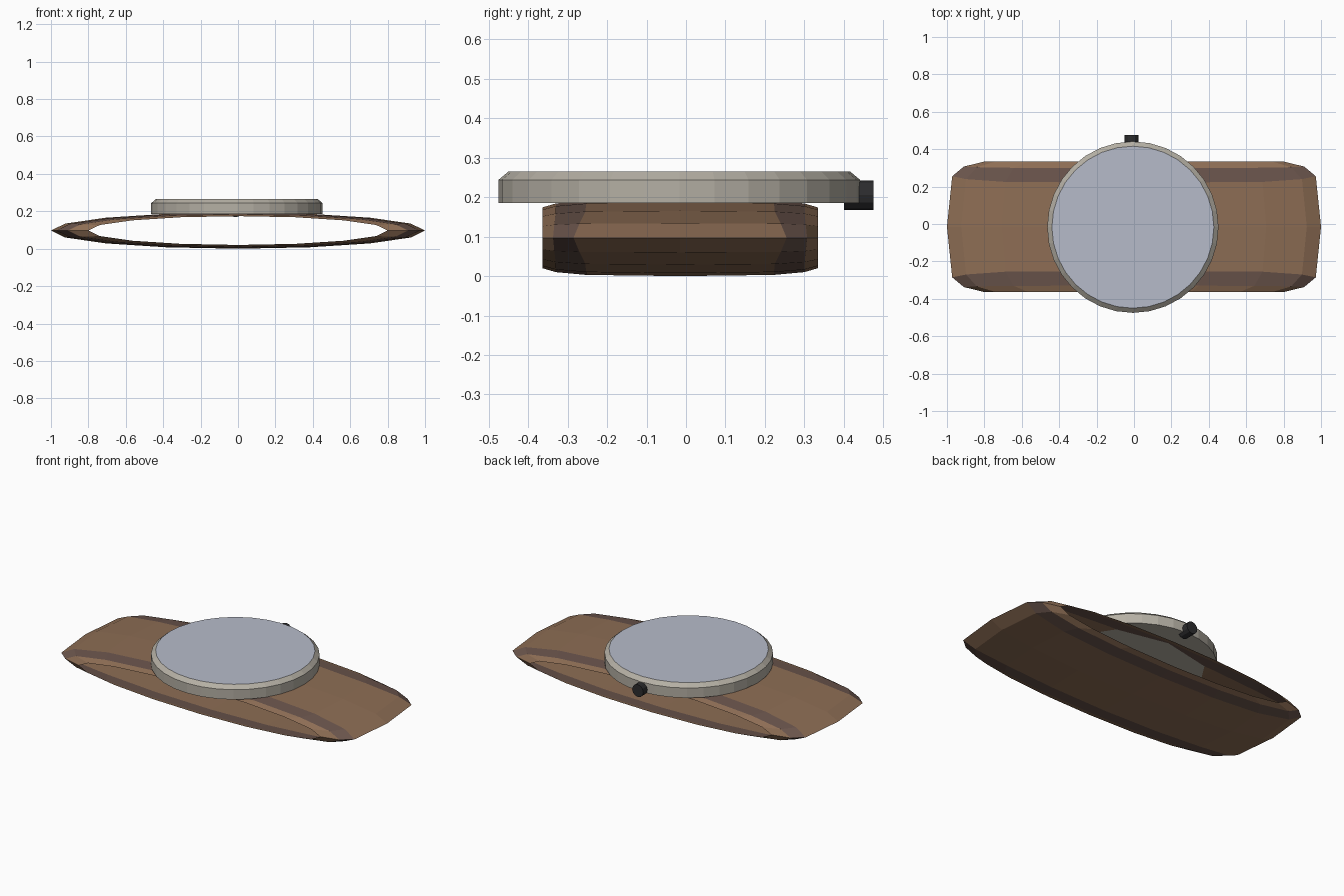
import bpy, bmesh, math
from mathutils import Matrix

cube = bpy.data.objects.get("Cube")
if cube:
    bpy.data.objects.remove(cube, do_unlink=True)


def material(name, rgb):
    m = bpy.data.materials.new(name)
    m.use_nodes = True
    color = (*rgb, 1)
    m.diffuse_color = color
    m.node_tree.nodes["Principled BSDF"].inputs["Base Color"].default_value = color
    return m


BROWN = material("brown leather", (0.27, 0.155, 0.09))
DARK_BROWN = material("dark leather edging", (0.145, 0.09, 0.072))
METAL = material("warm grey metal", (0.46, 0.43, 0.37))
GLASS = material("pale blue grey glass", (0.47, 0.50, 0.59))
BLACK = material("black crown", (0.025, 0.025, 0.027))


def finish(name, bm, mats, location):
    mesh = bpy.data.meshes.new(name)
    bm.to_mesh(mesh)
    bm.free()
    for m in mats:
        mesh.materials.append(m)
    ob = bpy.data.objects.new(name, mesh)
    ob.location = location
    bpy.context.collection.objects.link(ob)
    return ob


def bridge(bm, a, b, mat=0):
    n = len(a)
    for i in range(n):
        j = (i + 1) % n
        bm.faces.new((a[i], a[j], b[j], b[i])).material_index = mat


# Strap: flattened barrel-shaped band, (y, y at the ends, x radius, z radius)
half = [(0.238, 0.27, 0.972, 0.094), (0.315, 0.322, 0.91, 0.087), (0.349, 0.349, 0.8, 0.077)]
profile = [(-y, -e, rx, rz) for y, e, rx, rz in reversed(half)]
profile += [(0, 0, 1.0, 0.097)] + half
SEGMENTS = 16
bm = bmesh.new()
rings = []
for y, end, rx, rz in profile:
    ring = []
    for i in range(SEGMENTS):
        a = math.tau * i / SEGMENTS
        c, s = math.cos(a), math.sin(a)
        ring.append(bm.verts.new((rx * c, y + (end - y) * c ** 8, rz * s)))
    rings.append(ring)
for k in range(len(rings) - 1):
    bridge(bm, rings[k], rings[k + 1], 1 if k in (1, 4) else 0)
bmesh.ops.recalc_face_normals(bm, faces=bm.faces)
finish("strap", bm, (BROWN, DARK_BROWN), (0, -0.015, 0.097))

# Case: disc with a chamfered rim and a glass top
bm = bmesh.new()
rings = []
for r, z in [(0.458, 0.185), (0.458, 0.244), (0.433, 0.265)]:
    rings.append([bm.verts.new((r * math.cos(math.tau * i / 32), r * math.sin(math.tau * i / 32), z))
                  for i in range(32)])
bridge(bm, rings[0], rings[1])
bridge(bm, rings[1], rings[2])
bm.faces.new(rings[0])
bm.faces.new(rings[2]).material_index = 1
bmesh.ops.recalc_face_normals(bm, faces=bm.faces)
finish("watch_case", bm, (METAL, GLASS), (-0.006, -0.017, 0))

# Crown: small knob on the back edge of the case
bm = bmesh.new()
bmesh.ops.create_cone(bm, cap_ends=True, segments=12, radius1=0.037, radius2=0.037, depth=0.075,
                      matrix=Matrix.Rotation(math.pi / 2, 4, "X"))
finish("crown", bm, (BLACK,), (-0.013, 0.438, 0.205))
